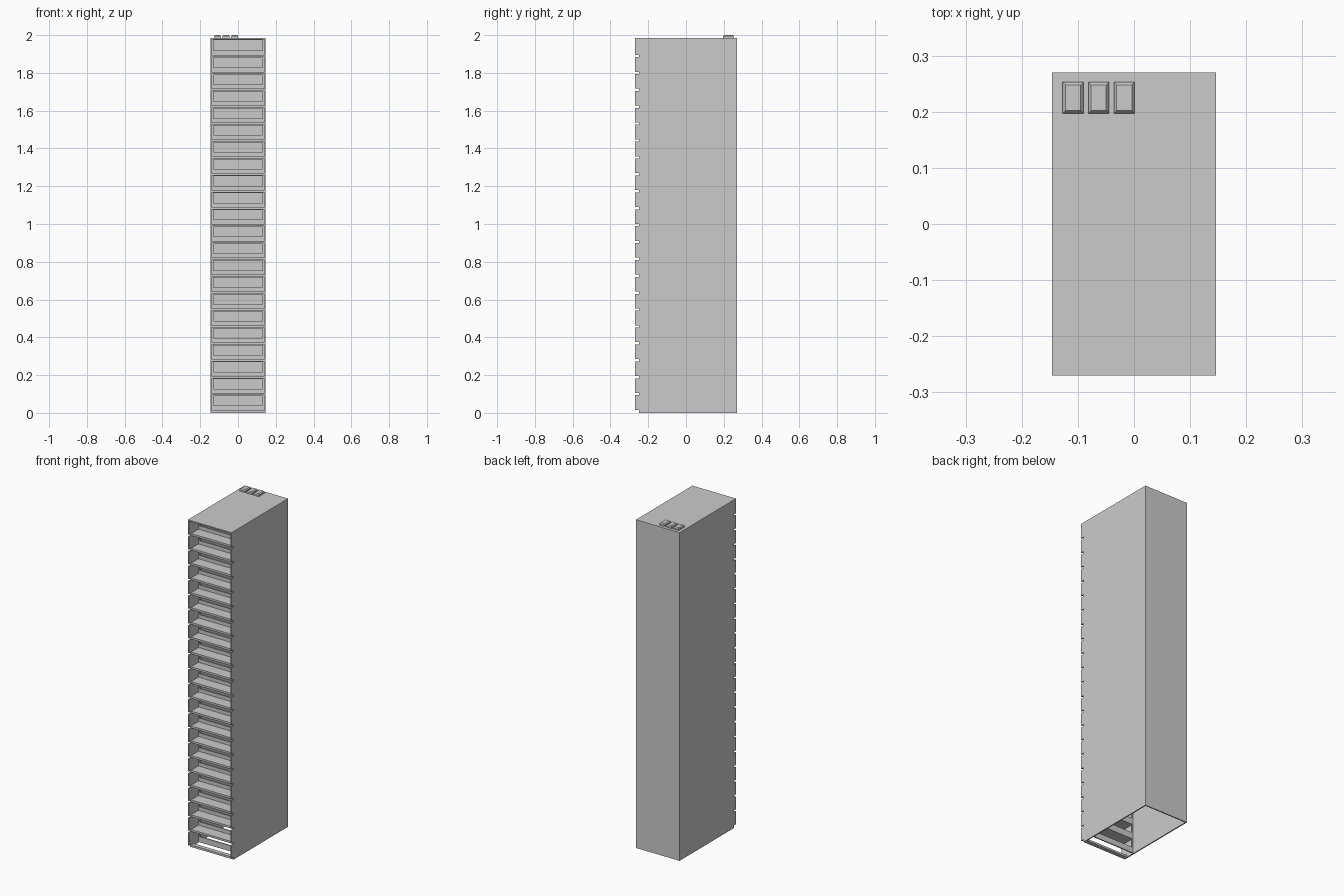
import bpy
import bmesh

cube = bpy.data.objects.get("Cube")
if cube:
    bpy.data.objects.remove(cube, do_unlink=True)

# Overall sizes
HALF_X, HALF_Y, ROOF = 0.146, 0.27, 1.985
WALL = 0.007
FLOORS, STEP, BASE = 22, 0.0895, 0.004
SLAB = 0.012
NOTCH_Y = -0.25      # front edge of the slabs
RECESS_Y = -0.18     # plane of the window wall
INNER_X = HALF_X - WALL

grey = bpy.data.materials.new("concrete_grey")
grey.use_nodes = True
colour = (0.6, 0.6, 0.6, 1)
grey.diffuse_color = colour
grey.node_tree.nodes["Principled BSDF"].inputs["Base Color"].default_value = colour


def add_box(bm, x, y, z, taper=0):
    """Box from (min, max) ranges; taper pulls the top inwards."""
    def ring(height, inset):
        return [bm.verts.new((px, py, height)) for px, py in (
            (x[0] + inset, y[0] + inset), (x[1] - inset, y[0] + inset),
            (x[1] - inset, y[1] - inset), (x[0] + inset, y[1] - inset))]
    low, high = ring(z[0], 0), ring(z[1], taper)
    bm.faces.new(low[::-1])
    bm.faces.new(high)
    for i in range(4):
        j = (i + 1) % 4
        bm.faces.new((low[i], low[j], high[j], high[i]))


def make_part(name, boxes):
    bm = bmesh.new()
    for box in boxes:
        add_box(bm, *box)
    mesh = bpy.data.meshes.new(name)
    bm.to_mesh(mesh)
    bm.free()
    mesh.materials.append(grey)
    obj = bpy.data.objects.new(name, mesh)
    bpy.context.collection.objects.link(obj)
    return obj


levels = [BASE + i * STEP for i in range(FLOORS)]
tops = levels[1:] + [ROOF - WALL]

# Outer shell, open underneath
make_part("roof", [((-HALF_X, HALF_X), (-HALF_Y, HALF_Y), (ROOF - WALL, ROOF))])
make_part("back_wall", [((-INNER_X, INNER_X), (HALF_Y - WALL, HALF_Y), (0, ROOF - WALL))])

# Side walls, notched along the front edge at every slab
for side, x in (("left", (INNER_X, HALF_X)), ("right", (-HALF_X, -INNER_X))):
    pieces = [(x, (NOTCH_Y, HALF_Y), (0, ROOF - WALL))]
    pieces += [(x, (-HALF_Y, NOTCH_Y), (z + SLAB, top))
               for z, top in zip(levels, tops)]
    make_part(side + "_wall", pieces)

# Balcony slabs; the lowest is only a narrow front beam
make_part("balcony_slabs", [
    ((-INNER_X, INNER_X), (NOTCH_Y, RECESS_Y), (z, z + SLAB)) for z in levels[1:]])
make_part("ground_beam", [
    ((-INNER_X, INNER_X), (NOTCH_Y, NOTCH_Y + 0.025), (0, SLAB))])

# Recessed wall with one wide opening per storey
JAMB = 0.131
wall_y = (RECESS_Y, RECESS_Y + WALL)
bands = []
for z, top in zip(levels, tops):
    sill, head = z + 0.034, top - 0.004
    bands.append(((-INNER_X, INNER_X), wall_y, (z, sill)))
    bands.append(((-INNER_X, INNER_X), wall_y, (head, top)))
    for x in ((-INNER_X, -JAMB), (JAMB, INNER_X)):
        bands.append((x, wall_y, (sill, head)))
make_part("window_wall", bands)

# Three chamfered units on the roof
for i in range(3):
    x = -0.127 + i * 0.0455
    span_x, span_y = (x, x + 0.037), (0.197, 0.253)
    make_part("roof_unit_%d" % (i + 1), [
        (span_x, span_y, (ROOF, 1.994)),
        (span_x, span_y, (1.994, 2.0), 0.005)])
